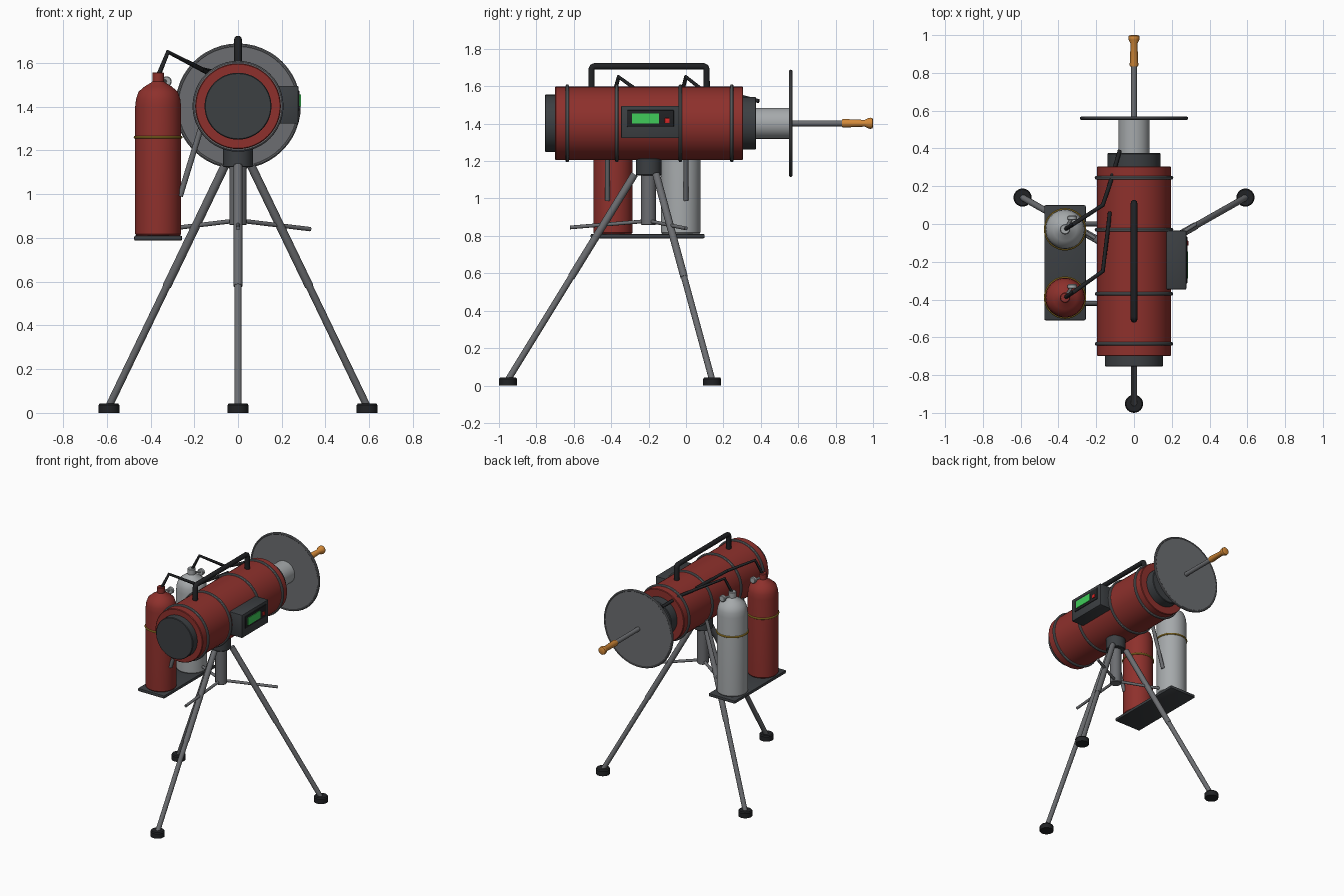
import bpy, bmesh, math
from mathutils import Vector, Matrix

if "Cube" in bpy.data.objects:
    bpy.data.objects.remove(bpy.data.objects["Cube"])


def mat(name, r, g, b):
    m = bpy.data.materials.new(name)
    m.diffuse_color = (r, g, b, 1)
    m.use_nodes = True
    m.node_tree.nodes["Principled BSDF"].inputs["Base Color"].default_value = m.diffuse_color
    return m


RED = mat("red_paint", 0.27, 0.03, 0.025)
DARK = mat("dark_metal", 0.045, 0.05, 0.055)
BLACK = mat("black_rubber", 0.015, 0.016, 0.018)
STEEL = mat("steel", 0.15, 0.155, 0.165)
LIGHT = mat("light_metal", 0.38, 0.40, 0.41)
BRASS = mat("copper", 0.65, 0.25, 0.04)
GOLD = mat("gold", 0.45, 0.28, 0.03)
GREEN = mat("screen_green", 0.05, 0.6, 0.1)
BUTTON = mat("button_red", 0.7, 0.02, 0.02)
Z, Y, X = Vector((0, 0, 1)), Vector((0, 1, 0)), Vector((1, 0, 0))


def finish(bm, name, m):
    bmesh.ops.recalc_face_normals(bm, faces=bm.faces)
    me = bpy.data.meshes.new(name)
    bm.to_mesh(me)
    bm.free()
    ob = bpy.data.objects.new(name, me)
    bpy.context.collection.objects.link(ob)
    ob.data.materials.append(m)
    bpy.ops.object.select_all(action='DESELECT')
    ob.select_set(True)
    bpy.context.view_layer.objects.active = ob
    bpy.ops.object.shade_smooth_by_angle(angle=math.radians(35))
    return ob


def lathe(name, profile, origin, m, axis=Z, n=48, closed=False):
    """Revolve (radius, height) points around an axis through origin."""
    bm = bmesh.new()
    M = Matrix.Translation(origin) @ Z.rotation_difference(axis).to_matrix().to_4x4()
    rings = []
    for r, h in profile:
        rings.append([bm.verts.new(M @ Vector((r * math.cos(a), r * math.sin(a), h)))
                      for a in (2 * math.pi * i / n for i in range(n))])
    pairs = list(zip(rings, rings[1:]))
    if closed:
        pairs.append((rings[-1], rings[0]))
    else:
        bm.faces.new(rings[0])
        bm.faces.new(rings[-1])
    for a, b in pairs:
        for i in range(n):
            j = (i + 1) % n
            bm.faces.new((a[i], a[j], b[j], b[i]))
    return finish(bm, name, m)


def cyl(name, r, h0, h1, origin, m, axis=Z, n=48, bev=0.004):
    return lathe(name, [(r - bev, h0), (r, h0 + bev), (r, h1 - bev), (r - bev, h1)], origin, m, axis, n)


def ring(name, R, r, origin, m, axis=Z):
    pts = [(R + r * math.cos(i * math.pi / 5), r * math.sin(i * math.pi / 5)) for i in range(10)]
    return lathe(name, pts, origin, m, axis, 48, True)


def rod(name, a, b, r0, r1, m, n=16):
    a, b = Vector(a), Vector(b)
    return lathe(name, [(r0, 0), (r1, (b - a).length)], a, m, (b - a).normalized(), n)


def box(name, lo, hi, m, bev=0.006):
    lo, hi = Vector(lo), Vector(hi)
    bm = bmesh.new()
    bmesh.ops.create_cube(bm, size=1, matrix=Matrix.Translation((lo + hi) / 2) @ Matrix.Diagonal((*(hi - lo), 1)))
    if bev:
        bmesh.ops.bevel(bm, geom=bm.edges[:], offset=bev, segments=2, profile=0.5, affect='EDGES')
    return finish(bm, name, m)


def tube(name, pts, r, m):
    cu = bpy.data.curves.new(name, 'CURVE')
    cu.dimensions = '3D'
    cu.bevel_depth, cu.bevel_resolution, cu.use_fill_caps = r, 3, True
    s = cu.splines.new('POLY')
    s.points.add(len(pts) - 1)
    for p, c in zip(s.points, pts):
        p.co = (*c, 1)
    ob = bpy.data.objects.new(name, cu)
    bpy.context.collection.objects.link(ob)
    cu.materials.append(m)
    bpy.ops.object.select_all(action='DESELECT')
    ob.select_set(True)
    bpy.context.view_layer.objects.active = ob
    bpy.ops.object.convert(target='MESH')
    bpy.ops.object.shade_smooth_by_angle(angle=math.radians(40))


# main barrel along y with end caps, nozzle, shield disc and probe
C = Vector((0, 0, 1.402))
cyl("barrel", 0.196, -0.70, 0.305, C, RED, Y)
cyl("rear_cap", 0.153, -0.755, -0.69, C, DARK, Y)
cyl("front_collar", 0.14, 0.295, 0.375, C, DARK, Y)
cyl("nozzle", 0.083, 0.365, 0.56, C, LIGHT, Y)
cyl("shield_disc", 0.28, 0.553, 0.567, C, STEEL, Y, 64)
ring("shield_rim", 0.278, 0.009, C + Y * 0.56, STEEL, Y)
cyl("probe_rod", 0.016, 0.56, 0.85, C, STEEL, Y, 20, 0.002)
lathe("probe_tip", [(0.021, 0.835), (0.023, 0.842), (0.018, 0.955), (0.028, 0.975), (0.030, 0.985),
                    (0.028, 0.996), (0.018, 1.0)], C, BRASS, Y, 24)
for i, y in enumerate((-0.635, -0.37, -0.03, 0.245)):
    ring(f"barrel_band_{i + 1}", 0.198, 0.010, C + Y * y, STEEL, Y)

# carry handle
tube("carry_handle", [(0, -0.505, 1.58), (0, -0.505, 1.69), (0, -0.50, 1.702), (0, -0.488, 1.707),
                      (0, 0.093, 1.707), (0, 0.105, 1.702), (0, 0.11, 1.69), (0, 0.11, 1.58)], 0.018, BLACK)

# control box
box("control_box", (0.17, -0.347, 1.322), (0.277, -0.035, 1.495), DARK)
box("control_bezel", (0.27, -0.315, 1.382), (0.282, -0.065, 1.472), BLACK, 0.003)
box("control_screen", (0.275, -0.288, 1.40), (0.287, -0.145, 1.455), GREEN, 0)
box("control_button", (0.275, -0.114, 1.403), (0.288, -0.088, 1.429), BUTTON, 0.003)

# tripod
H = Vector((0, -0.2, 0))
cyl("tripod_head", 0.068, 1.123, 1.215, H, DARK)
cyl("tripod_post", 0.040, 0.858, 1.13, H, STEEL, n=24)
tripod = {
    "front": ((0, -0.275, 1.13), (0, -0.952, 0.03), (0, -0.62, 0.845)),
    "left": ((-0.06, -0.16, 1.13), (-0.59, 0.14, 0.03), (-0.33, 0.0, 0.84)),
    "right": ((0.06, -0.16, 1.13), (0.59, 0.14, 0.03), (0.33, 0.0, 0.84)),
}
for k, (top, foot, brace) in tripod.items():
    mid = Vector(top).lerp(Vector(foot), 0.5)
    rod(f"{k}_leg_upper", top, mid, 0.020, 0.020, STEEL)
    rod(f"{k}_leg_lower", mid, foot, 0.017, 0.017, STEEL)
    lathe(f"{k}_foot", [(0.048, 0), (0.048, 0.035), (0.042, 0.043)], (foot[0], foot[1], 0), BLACK, n=24)
    rod(f"{k}_brace", (0, -0.2, 0.88), brace, 0.010, 0.010, STEEL, 12)

# gas bottles on a tray, with hoses
box("bottle_tray", (-0.475, -0.51, 0.787), (-0.255, 0.10, 0.811), DARK, 0.008)
hoses = {
    "red": [(-0.365, -0.39, 1.54), (-0.32, -0.36, 1.65), (-0.165, -0.25, 1.57), (-0.127, 0.065, 1.55)],
    "grey": [(-0.365, -0.028, 1.54), (-0.32, 0.0, 1.65), (-0.165, 0.10, 1.57), (-0.122, 0.23, 1.56),
             (-0.075, 0.39, 1.52)],
}
for k, y, m in (("red", -0.39, RED), ("grey", -0.028, LIGHT)):
    o = Vector((-0.365, y, 0))
    lathe(f"{k}_bottle", [(0.097, 0.808), (0.105, 0.818), (0.105, 1.40), (0.101, 1.435), (0.090, 1.468),
                          (0.062, 1.492), (0.032, 1.51), (0.027, 1.515), (0.027, 1.553), (0.023, 1.557)], o, m)
    ring(f"{k}_bottle_band", 0.105, 0.007, o + Z * 1.26, GOLD)
    cyl(f"{k}_gauge", 0.024, -0.012, 0.012, o + Vector((0.038, 0.06, 1.515)), LIGHT, Y, 24)
    rod(f"{k}_gauge_stem", o + Z * 1.525, o + Vector((0.038, 0.06, 1.515)), 0.008, 0.008, LIGHT, 10)
    tube(f"{k}_hose", hoses[k], 0.011, BLACK)

# struts carrying the bottles
for k, y in (("rear", -0.42), ("front", 0.0)):
    rod(f"{k}_bottle_strut", (-0.17, y, 1.30), (-0.265, y, 0.99), 0.013, 0.013, STEEL)
